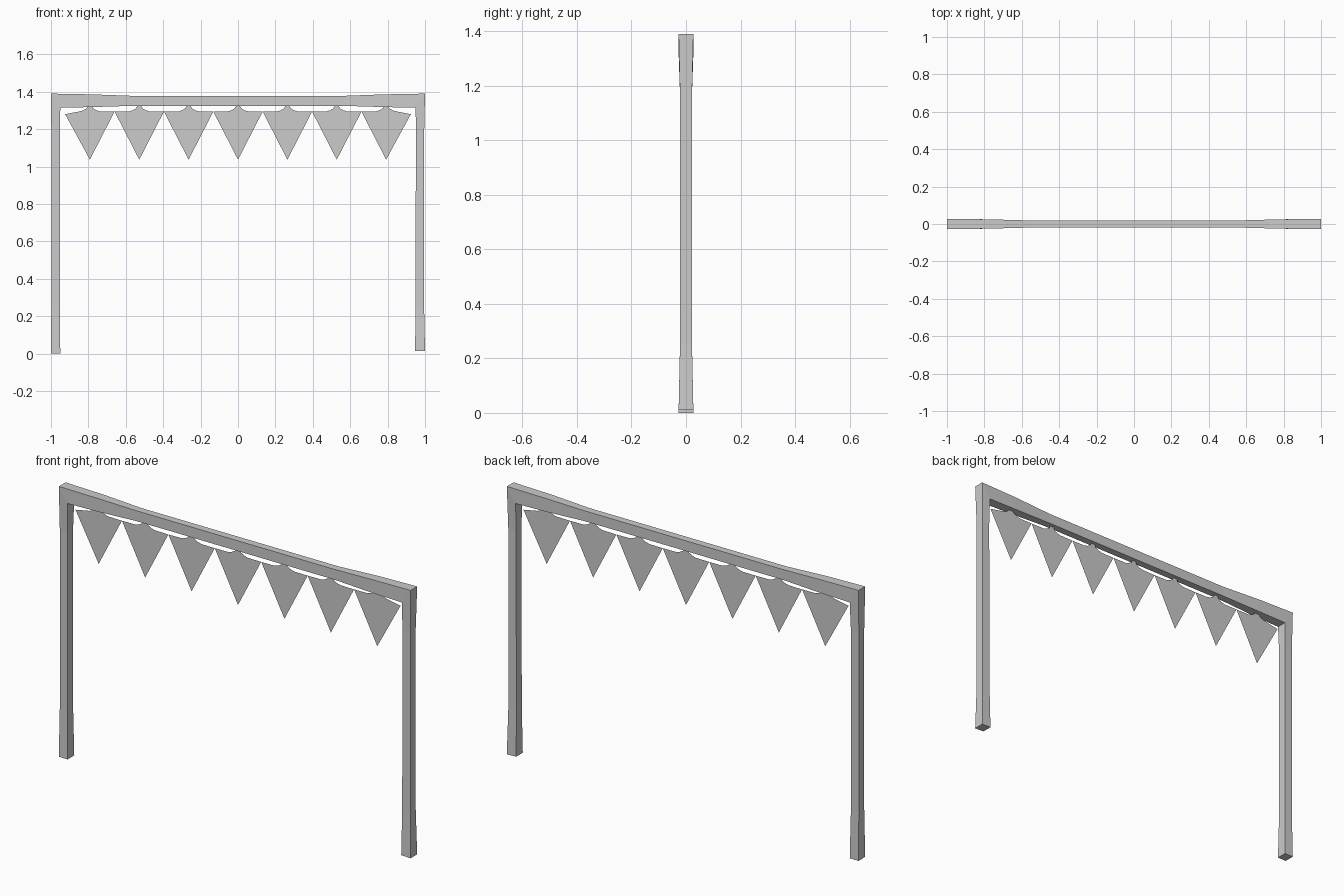
import bpy

if "Cube" in bpy.data.objects:
    bpy.data.objects.remove(bpy.data.objects["Cube"])


def make_object(name, verts, faces):
    mesh = bpy.data.meshes.new(name)
    mesh.from_pydata(verts, [], faces)
    mesh.update()
    obj = bpy.data.objects.new(name, mesh)
    bpy.context.collection.objects.link(obj)
    return obj


# Frame: rectangular section swept along one post, the beam and the other post.
# Each section: outer x, outer z, inner x, inner z, half depth
sections = [
    (-1, 0, -.95, 0, .027),
    (-.998, .25, -.953, .25, .022),
    (-.998, 1.17, -.953, 1.17, .022),
    (-1, 1.39, -.95, 1.315, .027),
    (-.78, 1.386, -.78, 1.318, .025),
    (-.56, 1.378, -.56, 1.325, .019),
    (.56, 1.378, .56, 1.325, .019),
    (.78, 1.386, .78, 1.318, .025),
    (1, 1.39, .95, 1.315, .027),
    (.995, 1.17, .951, 1.17, .022),
    (.995, .25, .949, .25, .022),
    (1, .013, .947, .015, .027),
]
verts, faces = [], []
for ox, oz, ix, iz, d in sections:
    verts += [(ox, -d, oz), (ix, -d, iz), (ix, d, iz), (ox, d, oz)]
n = len(sections)
for i in range(n - 1):
    for j in range(4):
        k = (j + 1) % 4
        faces.append((i * 4 + j, i * 4 + k, i * 4 + 4 + k, i * 4 + 4 + j))
faces += [(3, 2, 1, 0), tuple(range(4 * n - 4, 4 * n))]
frame = make_object("arch_frame", verts, faces)

# Pennants: thin triangular sheets with a flared hanging tab at the top
tab = [(.055, 1.295), (.035, 1.301), (.018, 1.311), (.009, 1.328)]
for i in range(7):
    cx = (i - 3) * .264
    left_z = 1.28 if i == 0 else 1.294
    right_z = 1.28 if i == 6 else 1.294
    outline = [(0, 1.037), (.132, right_z)] + tab
    outline += [(-x, z) for x, z in reversed(tab)] + [(-.132, left_z)]
    # fan of faces from the tip keeps the concave outline clean
    pts = [(cx + x, 0, z) for x, z in outline]
    tris = [(0, j, j + 1) for j in range(1, len(pts) - 1)]
    make_object(f"pennant_{i + 1}", pts, tris)
